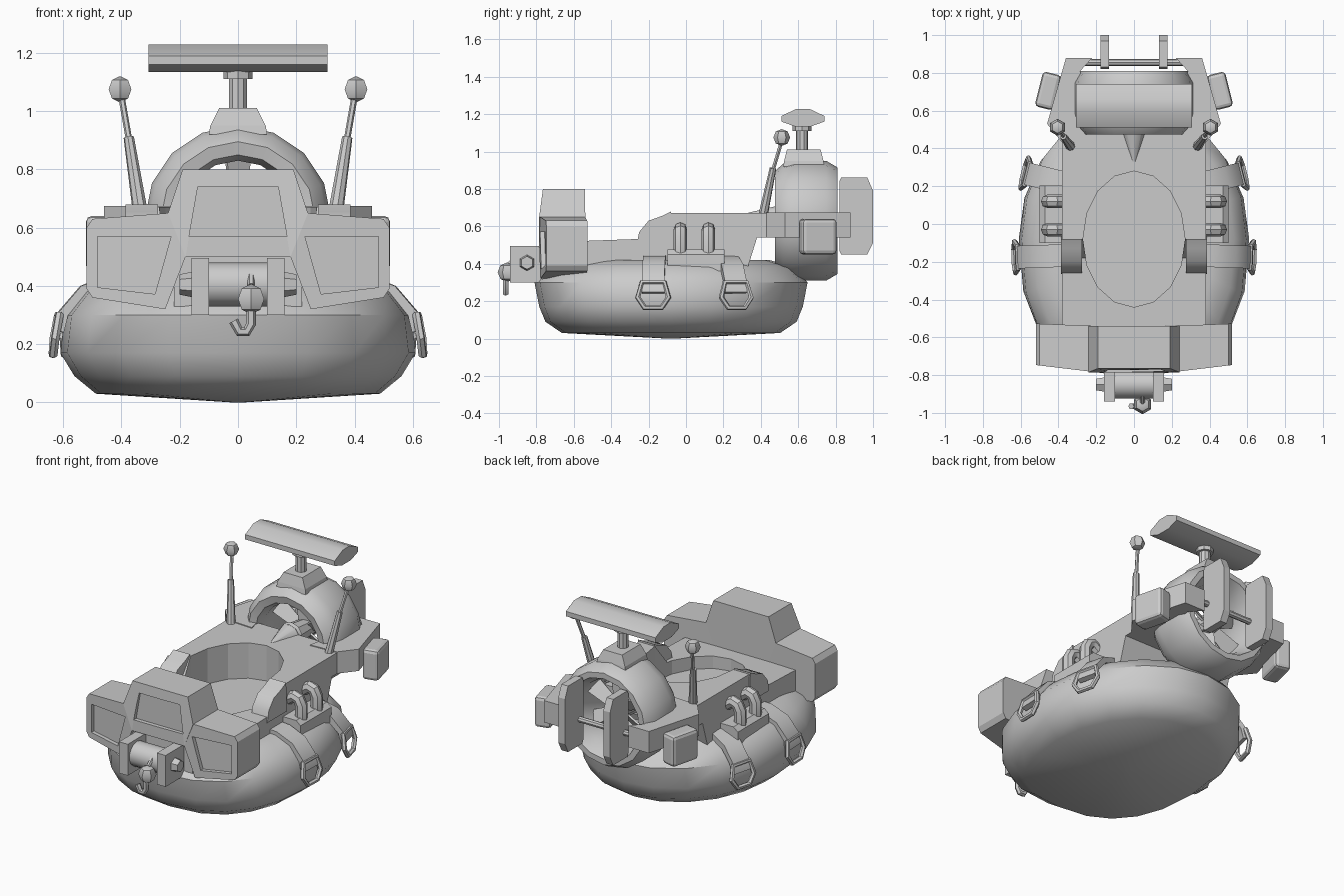
import bpy, bmesh
from math import sin, cos, pi, radians
from mathutils import Vector, Matrix

if "Cube" in bpy.data.objects:
    bpy.data.objects.remove(bpy.data.objects["Cube"])


def finish(name, bm, smooth=None):
    bmesh.ops.recalc_face_normals(bm, faces=bm.faces)
    me = bpy.data.meshes.new(name)
    bm.to_mesh(me)
    bm.free()
    ob = bpy.data.objects.new(name, me)
    bpy.context.collection.objects.link(ob)
    if smooth:
        select(ob)
        bpy.ops.object.shade_smooth_by_angle(angle=radians(smooth))
    return ob


def select(ob):
    bpy.ops.object.select_all(action='DESELECT')
    ob.select_set(True)
    bpy.context.view_layer.objects.active = ob


def mirror(*obs):
    for ob in obs:
        ob.modifiers.new("mirror", 'MIRROR')


def loft(name, rings, smooth=None, closed=False, mat=None):
    """Skin a list of point rings; cap the ends, or join last to first."""
    bm = bmesh.new()
    vs = [[bm.verts.new(mat @ Vector(p) if mat else p) for p in r] for r in rings]
    n = len(rings[0])
    pairs = list(zip(vs, vs[1:])) + ([(vs[-1], vs[0])] if closed else [])
    for a, b in pairs:
        for i in range(n):
            j = (i + 1) % n
            bm.faces.new((a[i], a[j], b[j], b[i]))
    if not closed:
        bm.faces.new(vs[0])
        bm.faces.new(vs[-1])
    return finish(name, bm, smooth)


def prism(name, pts, axis, a, b, smooth=None, mat=None):
    """Extrude a 2D outline along an axis from a to b."""
    put = {'x': lambda p, t: (t, p[0], p[1]),
           'y': lambda p, t: (p[0], t, p[1]),
           'z': lambda p, t: (p[0], p[1], t)}[axis]
    return loft(name, [[put(p, t) for p in pts] for t in (a, b)], smooth, mat=mat)


def rod(name, p, q, r1, r2, n=8, smooth=35):
    p, q = Vector(p), Vector(q)
    bm = bmesh.new()
    rot = (q - p).to_track_quat('Z', 'Y').to_matrix().to_4x4()
    bmesh.ops.create_cone(bm, cap_ends=True, segments=n, radius1=r1, radius2=r2,
                          depth=(q - p).length,
                          matrix=Matrix.Translation((p + q) / 2) @ rot)
    return finish(name, bm, smooth)


def ball(name, c, r):
    bm = bmesh.new()
    bmesh.ops.create_uvsphere(bm, u_segments=6, v_segments=4, radius=r,
                              matrix=Matrix.Translation(c))
    return finish(name, bm, 40)


def tube(name, pts, r, cyclic=False, res=1):
    cu = bpy.data.curves.new(name, 'CURVE')
    cu.dimensions = '3D'
    cu.bevel_depth, cu.bevel_resolution, cu.use_fill_caps = r, res, True
    sp = cu.splines.new('POLY')
    sp.points.add(len(pts) - 1)
    for s, p in zip(sp.points, pts):
        s.co = (*p, 1)
    sp.use_cyclic_u = cyclic
    ob = bpy.data.objects.new(name, cu)
    bpy.context.collection.objects.link(ob)
    select(ob)
    bpy.ops.object.convert(target='MESH')
    ob = bpy.context.object
    bpy.ops.object.shade_smooth_by_angle(angle=radians(40))
    return ob


def box(name, x0, x1, y0, y1, z0, z1):
    return prism(name, [(x0, y0), (x1, y0), (x1, y1), (x0, y1)], 'z', z0, z1)


def bevel(ob, w, seg=1):
    m = ob.modifiers.new("bevel", 'BEVEL')
    m.width, m.segments = w, seg
    return ob


def cut(ob, cutter):
    cutter.hide_render = True
    m = ob.modifiers.new("cut", 'BOOLEAN')
    m.object, m.solver = cutter, 'EXACT'
    select(ob)
    bpy.ops.object.modifier_apply(modifier=m.name)
    bpy.data.objects.remove(cutter)


# inflated hull: egg outline lofted through its levels
def outline(sx, sy, z):
    pts = []
    for i in range(20):
        a = 2 * pi * i / 20
        c, s = cos(a), sin(a)
        e = 0.8 if s < 0 else 1.0
        pts.append((0.61 * sx * (abs(c) ** e) * (1 if c > 0 else -1),
                    -0.08 + 0.73 * sy * (abs(s) ** e) * (1 if s > 0 else -1), z))
    return pts


loft("hull", [outline(*l) for l in [(.03, .03, 0), (.8, .8, .03), (.92, .92, .09), (1, .965, .17),
                                    (.975, 1, .3), (.87, .9, .38), (.7, .72, .42)]], 40)

# deck with oval cockpit
deck = prism("deck", [(-.6, .34), (-.6, .52), (-.18, .535), (-.08, .67), (.5, .67), (.5, .54),
                      (.38, .54), (.33, .38)], 'x', -.38, .38)
cut(deck, prism("cockpit_cutter", [(.27 * cos(i * pi / 8), -.08 + .36 * sin(i * pi / 8))
                                   for i in range(16)], 'z', .45, .9))
mirror(prism("cockpit_arm", [(-.265, .5), (-.25, .57), (-.2, .63), (-.13, .655), (-.08, .68),
                             (-.07, .5)], 'x', .275, .387, 40))

# rear fork arms and side pods
mirror(prism("fork_arm", [(.2, .42), (.38, .43), (.46, .53), (.36, .88), (.22, .88), (.285, .81)],
             'z', .54, .675))
pod = box("rear_pod", -.05, .05, -.095, .095, -.095, .095)
pod.data.transform(Matrix.Translation((.455, .705, .545)) @ Matrix.Rotation(radians(14), 4, 'Z'))
mirror(bevel(pod, .02, 2))

# fan shroud: lathe about the y axis
prof = [(.2, .54), (.22, .485), (.265, .475), (.305, .52), (.32, .58), (.32, .75), (.285, .81),
        (.25, .81), (.215, .73)]
loft("fan_shroud", [[(r * cos(a), y, .63 + r * sin(a)) for r, y in prof]
                    for a in [2 * pi * i / 16 for i in range(16)]], 40, closed=True)
rod("fan_nose", (0, .52, .64), (0, .33, .66), .08, .012, 10)
rod("fan_hub", (0, .5, .64), (0, .74, .63), .075, .05, 10)
for i in range(6):
    m = (Matrix.Translation((0, .65, .63)) @ Matrix.Rotation(i * pi / 3, 4, 'Y')
         @ Matrix.Rotation(radians(35), 4, 'Z'))
    prism(f"fan_blade_{i}", [(-.03, .04), (.03, .04), (.05, .205), (-.05, .205)], 'y', -.006, .006, mat=m)

# rudders and their cross bar
mirror(prism("rudder", [(.83, .45), (.97, .45), (1, .51), (1, .79), (.97, .86), (.83, .86),
                        (.82, .84), (.82, .47)], 'x', .132, .178))
rod("rudder_bar", (-.26, .855, .61), (.26, .855, .61), .018, .018)

# radar: pedestal, post, panel
loft("radar_pedestal", [[(x * sx, .63 + y * sy, z) for x, y in [(-1, -1), (1, -1), (1, 1), (-1, 1)]]
                        for sx, sy, z in [(.1, .11, .92), (.095, .105, .95), (.065, .09, 1.01)]])
rod("radar_post", (0, .62, 1), (0, .62, 1.12), .033, .033, 10)
rod("radar_collar", (0, .62, 1.11), (0, .62, 1.15), .05, .05, 8)
prism("radar_panel", [(.51, 1.16), (.51, 1.19), (.59, 1.228), (.66, 1.228), (.74, 1.19), (.74, 1.16),
                      (.67, 1.135), (.58, 1.135)], 'x', -.308, .308, 30)

# antennas
mirror(rod("antenna_base", (.335, .41, .65), (.375, .465, .91), .026, .018, 8),
       rod("antenna_rod", (.372, .462, .89), (.4, .51, 1.05), .011, .011, 6),
       ball("antenna_tip", (.405, .512, 1.075), .045))

# exhaust block and elbow pipes
mirror(prism("exhaust_block", [(.36, .36), (.5, .36), (.5, .45), (.47, .475), (.36, .475)],
             'y', -.1, .205))
for i, y in enumerate((-.03, .12)):
    mirror(tube(f"exhaust_pipe_{i}", [(.37, y, .56), (.41, y, .585), (.44, y, .575), (.457, y, .54),
                                      (.457, y, .45)], .036, res=2))

# hull straps with hanging rings
for nm, x, y, a in [("front", .6, -.175, -2), ("rear", .55, .262, 14)]:
    m = Matrix.Translation((x, y, 0)) @ Matrix.Rotation(radians(a), 4, 'Z')
    strap = prism(nm + "_strap", [(-.23, .445), (-.17, .442), (-.06, .4), (.017, .31), (.03, .25),
                                  (0, .24), (-.015, .3), (-.08, .37), (-.18, .41), (-.23, .41)],
                  'y', -.06, .06, 40, m)
    ring = [m @ Vector(p) for p in [(.015, -.06, .3), (.015, .06, .3), (.03, .082, .22),
                                    (.035, .045, .165), (.035, -.045, .165), (.03, -.082, .22)]]
    mirror(strap, tube(nm + "_ring", ring, .015, True))


# front console: centre and swept wings with recessed windows
def panel(name, pts, window, slope):
    y = lambda x: -.785 + max(0, x - .2) * slope
    ob = loft(name, [[(px, y(px) + .02 * (pz > .75), pz) for px, pz in pts] if slope == 0 else
                     [(px, y(px), pz) for px, pz in pts],
                     [(px, -.54 + max(0, px - .2) * .04, pz) for px, pz in pts]])
    cut(ob, loft(name + "_cutter", [[(px, y(px) + d, pz) for px, pz in window] for d in (-.1, .025)]))
    return ob


c = panel("console_centre", [(-.19, .8), (.19, .8), (.24, .65), (.18, .5), (-.18, .5), (-.24, .65)],
          [(-.138, .74), (.138, .74), (.168, .57), (-.168, .57)], 0)
mirror(panel("console_wing", [(.24, .65), (.5, .63), (.52, .6), (.52, .39), (.5, .36), (.25, .32), (.18, .5)],
             [(.23, .57), (.482, .57), (.482, .395), (.285, .372)], .12))

# winch with drum, cheeks, bolts and hook
box("winch_mount", -.22, .22, -.76, -.5, .33, .52)
rod("winch_drum", (-.11, -.85, .405), (.11, -.85, .405), .075, .075, 14)
mirror(box("winch_cheek", .1, .16, -.94, -.75, .3, .495),
       rod("winch_bolt", (.15, -.85, .405), (.2, -.85, .405), .045, .035, 6, None))
ball("hook_ball", (.045, -.955, .355), .052)
tube("hook_cable", [(.045, -.9, .44), (.045, -.945, .4)], .012)
tube("hook", [(.045, -.965, .33), (.045, -.965, .27), (.03, -.965, .243), (.005, -.965, .243),
              (-.015, -.965, .28)], .017)
